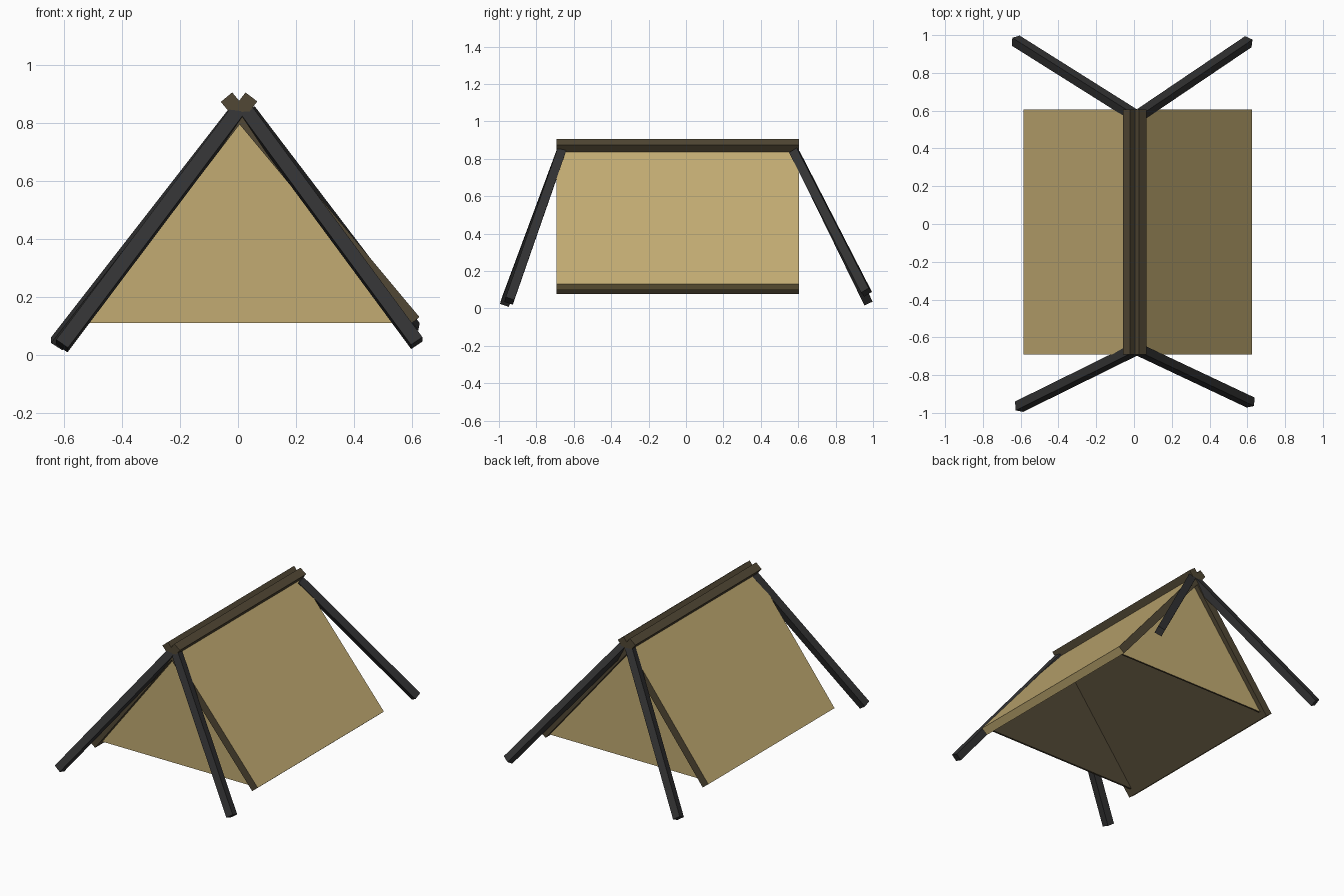
import bpy
import bmesh
from math import radians
from mathutils import Matrix, Vector

cube = bpy.data.objects.get("Cube")
if cube:
    bpy.data.objects.remove(cube, do_unlink=True)


def material(name, rgb):
    mat = bpy.data.materials.new(name)
    mat.use_nodes = True
    color = (*rgb, 1.0)
    mat.diffuse_color = color
    mat.node_tree.nodes["Principled BSDF"].inputs["Base Color"].default_value = color
    return mat


TAN = material("tan canvas", (0.54, 0.41, 0.17))
BROWN = material("dark brown lining", (0.083, 0.064, 0.035))
GREY = material("charcoal pole", (0.032, 0.032, 0.033))


def add_object(name, bm, mats):
    bmesh.ops.recalc_face_normals(bm, faces=bm.faces)
    mesh = bpy.data.meshes.new(name)
    bm.to_mesh(mesh)
    bm.free()
    for mat in mats:
        mesh.materials.append(mat)
    obj = bpy.data.objects.new(name, mesh)
    bpy.context.collection.objects.link(obj)
    return obj


def extrude_profile(name, points, y0, y1, tan_edges=()):
    """Extrude an x-z outline along y in brown, with the listed edges in tan."""
    bm = bmesh.new()
    front = [bm.verts.new((x, y0, z)) for x, z in points]
    back = [bm.verts.new((x, y1, z)) for x, z in points]
    bm.faces.new(front)
    bm.faces.new(back[::-1])
    for i in range(len(points)):
        j = (i + 1) % len(points)
        face = bm.faces.new((front[i], back[i], back[j], front[j]))
        face.material_index = int(i in tan_edges)
    return add_object(name, bm, [BROWN, TAN])


def roof_panel(name, top, bottom, thickness=0.051):
    """Sloping panel, brown with a tan outer face and tan lower hem."""
    top, bottom = Vector(top), Vector(bottom)
    along = (bottom - top).normalized()
    inward = Vector((along.y, -along.x))
    if inward.y > 0:
        inward = -inward
    inward *= thickness
    ridge = top + along * 0.045
    outline = [top, ridge, bottom, bottom + inward, top + inward]
    return extrude_profile(name, outline, -0.692, 0.605, (1, 2))


def gable(name, y, outward):
    """Thin triangular end wall, tan outside and brown inside."""
    outline = [(0.004, 0.802), (0.582, 0.11), (-0.527, 0.11)]
    inner = y - outward * 0.012
    obj = extrude_profile(name, outline, min(y, inner), max(y, inner))
    for face in obj.data.polygons:
        face.material_index = int(face.normal.y * outward > 0.5)
    return obj


def pole(name, top, foot, width, roll):
    """Square pole running between two points."""
    top, foot = Vector(top), Vector(foot)
    axis = top - foot
    bm = bmesh.new()
    bmesh.ops.create_cube(bm, size=1)
    bm.transform(Matrix.Diagonal((width, width, axis.length, 1)))
    obj = add_object(name, bm, [GREY])
    turn = axis.to_track_quat("Z", "Y").to_matrix().to_4x4()
    obj.matrix_world = (Matrix.Translation((top + foot) / 2) @ turn
                        @ Matrix.Rotation(radians(roll), 4, "Z"))
    return obj


# Roof panels crossing at the ridge
roof_panel("left_roof_panel", (-0.02, 0.905), (0.626, 0.13))
roof_panel("right_roof_panel", (0.026, 0.905), (-0.584, 0.108))

# Recessed end walls, leaving the tent open underneath
gable("front_gable", -0.655, -1)
gable("back_gable", 0.575, 1)

# Splayed support poles
pole("front_right_pole", (0.0, -0.667, 0.838), (-0.608, -0.967, 0.03), 0.05, 60)
pole("front_left_pole", (0.028, -0.667, 0.838), (0.617, -0.945, 0.04), 0.048, 30)
pole("back_right_pole", (-0.005, 0.58, 0.835), (-0.625, 0.97, 0.038), 0.048, 40)
pole("back_left_pole", (0.035, 0.58, 0.835), (0.605, 0.965, 0.086), 0.048, 40)
